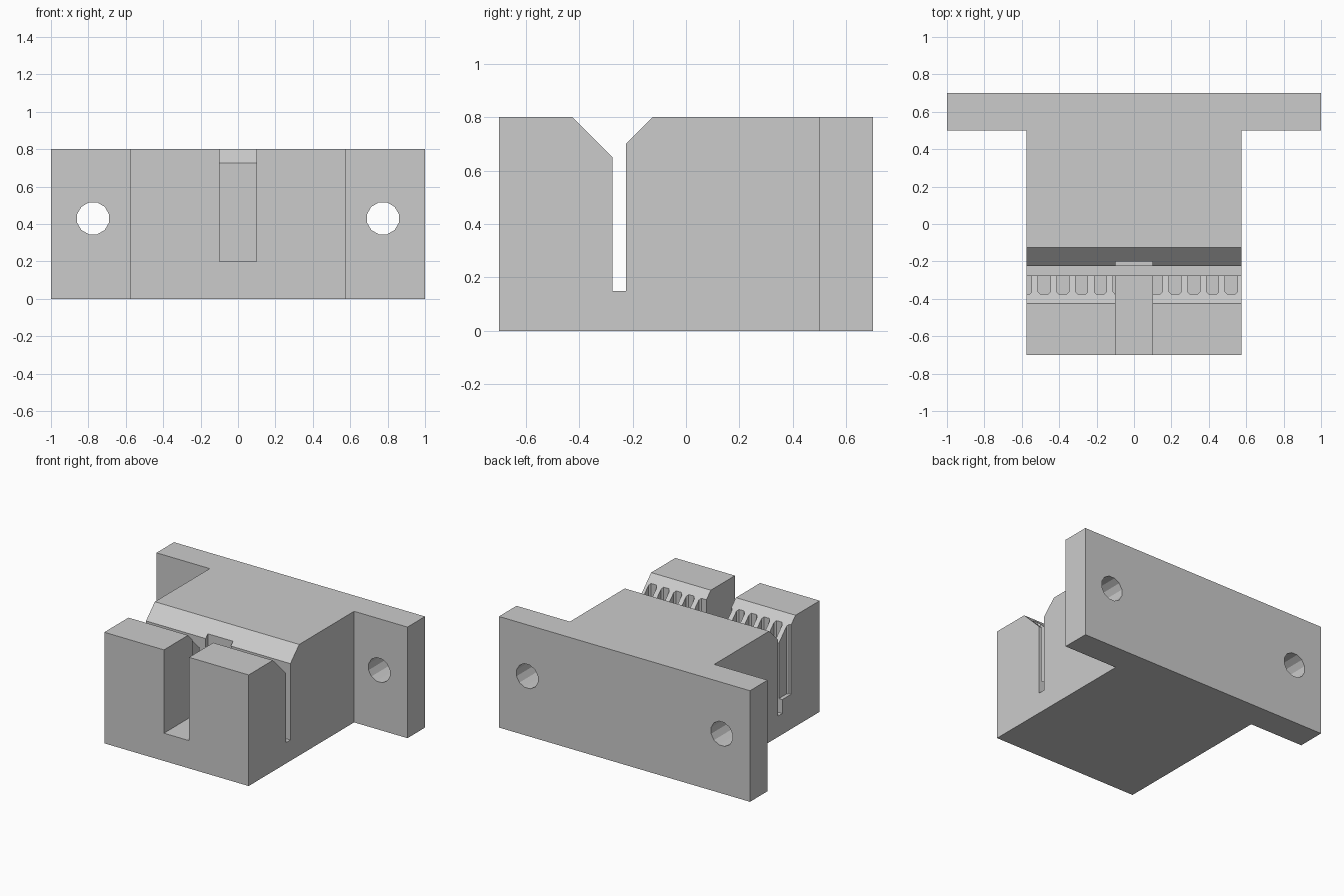
import bpy, bmesh, math
from mathutils import Vector

if "Cube" in bpy.data.objects:
    bpy.data.objects.remove(bpy.data.objects["Cube"], do_unlink=True)

grey = bpy.data.materials.new("plain_grey")
grey.use_nodes = True
colour = (0.6, 0.6, 0.6, 1)
grey.diffuse_color = colour
grey.node_tree.nodes["Principled BSDF"].inputs["Base Color"].default_value = colour


def add_prism(bm, outline, sweep):
    """Extrude a closed outline of 3D points along a vector."""
    face = bm.faces.new([bm.verts.new(p) for p in outline])
    grown = bmesh.ops.extrude_face_region(bm, geom=[face])["geom"]
    bmesh.ops.translate(bm, vec=Vector(sweep),
                        verts=[g for g in grown if isinstance(g, bmesh.types.BMVert)])


def make(name, prisms):
    bm = bmesh.new()
    for outline, sweep in prisms:
        add_prism(bm, outline, sweep)
    bmesh.ops.recalc_face_normals(bm, faces=bm.faces)
    mesh = bpy.data.meshes.new(name)
    bm.to_mesh(mesh)
    bm.free()
    mesh.materials.append(grey)
    obj = bpy.data.objects.new(name, mesh)
    bpy.context.collection.objects.link(obj)
    return obj


# T-shaped block with mounting flange
half = [(0.575, -0.7), (0.575, 0.5), (1, 0.5), (1, 0.7)]
outline = half + [(-x, y) for x, y in reversed(half)]
clamp = make("belt_clamp", [([(x, y, 0) for x, y in outline], (0, 0, 0.8))])

# Cross slot with a flared mouth
slot = [(-0.275, 0.15), (-0.275, 0.65), (-0.525, 0.9),
        (-0.025, 0.9), (-0.225, 0.7), (-0.225, 0.15)]
slot_cutter = make("cross_slot_cutter", [([(-0.8, y, z) for y, z in slot], (1.6, 0, 0))])

# Front entry slot
entry = [(-0.1, -0.8), (0.1, -0.8), (0.1, -0.2), (-0.1, -0.2)]
entry_cutter = make("entry_slot_cutter", [([(x, y, 0.2) for x, y in entry], (0, 0, 0.8))])

# Tooth pockets in the front jaw
pocket = [(-0.0325, -0.25), (-0.0325, -0.363), (-0.021, -0.375),
          (0.021, -0.375), (0.0325, -0.363), (0.0325, -0.25)]
teeth_cutter = make("tooth_pocket_cutter", [
    ([(x - 0.58 + 0.1 * i, y, 0.25) for x, y in pocket], (0, 0, 0.7)) for i in range(12)])

# Screw holes through the flange
sides = 12
ring = [math.tau * (i + 0.5) / sides for i in range(sides)]
hole_cutter = make("screw_hole_cutter", [
    ([(s * 0.775 + 0.088 * math.cos(a), 0.4, 0.43 + 0.088 * math.sin(a)) for a in ring],
     (0, 0.4, 0)) for s in (-1, 1)])

# Cut everything out of the block
cutters = [slot_cutter, entry_cutter, teeth_cutter, hole_cutter]
for cutter in cutters:
    cutter.hide_render = True
    mod = clamp.modifiers.new(cutter.name, 'BOOLEAN')
    mod.operation = 'DIFFERENCE'
    mod.solver = 'EXACT'
    mod.object = cutter
graph = bpy.context.evaluated_depsgraph_get()
result = bpy.data.meshes.new_from_object(clamp.evaluated_get(graph))
clamp.modifiers.clear()
clamp.data = result
for cutter in cutters:
    bpy.data.objects.remove(cutter, do_unlink=True)
